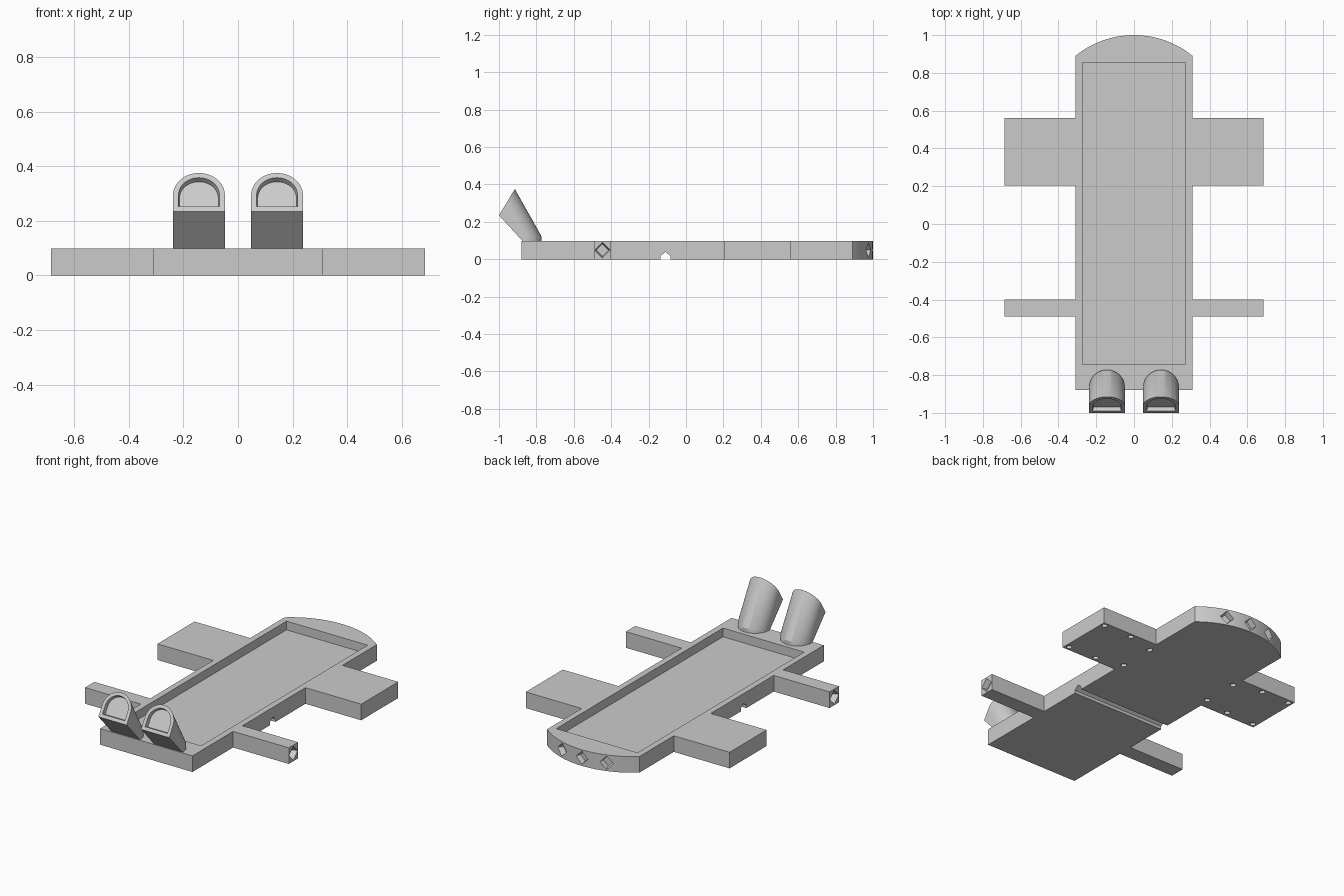
import bpy, bmesh
from math import sin, cos, pi, asin
from mathutils import Vector, Matrix

cube = bpy.data.objects.get("Cube")
if cube:
    bpy.data.objects.remove(cube)

grey = bpy.data.materials.new("plain_grey")
grey.use_nodes = True
grey.diffuse_color = (0.6, 0.6, 0.6, 1)
grey.node_tree.nodes["Principled BSDF"].inputs["Base Color"].default_value = (0.6, 0.6, 0.6, 1)

THICK = 0.098
HALF_W, SPAN = 0.31, 0.685


def make_object(name, bm):
    bmesh.ops.recalc_face_normals(bm, faces=bm.faces)
    mesh = bpy.data.meshes.new(name)
    bm.to_mesh(mesh)
    bm.free()
    mesh.materials.append(grey)
    obj = bpy.data.objects.new(name, mesh)
    bpy.context.collection.objects.link(obj)
    return obj


def activate(obj):
    bpy.ops.object.select_all(action='DESELECT')
    obj.select_set(True)
    bpy.context.view_layer.objects.active = obj


def prism(bm, points, offset):
    """Extrude a closed outline along an offset."""
    face = bm.faces.new([bm.verts.new(p) for p in points])
    ext = bmesh.ops.extrude_face_region(bm, geom=[face])
    verts = [v for v in ext["geom"] if isinstance(v, bmesh.types.BMVert)]
    bmesh.ops.translate(bm, verts=verts, vec=offset)


def diamond_hole(bm, point, inward, radius, depth):
    """Tapered four-sided socket, starting just outside the surface."""
    inward = Vector(inward)
    centre = Vector(point) + inward * (depth / 2 - 0.002)
    matrix = Matrix.Translation(centre) @ inward.to_track_quat('Z', 'Y').to_matrix().to_4x4()
    bmesh.ops.create_cone(bm, cap_ends=True, segments=4, radius1=radius,
                          radius2=radius * 0.75, depth=depth, matrix=matrix)


# Slab: cross-shaped outline with a rounded back
side = [(HALF_W, -0.88)]
for y0, y1 in ((-0.49, -0.40), (0.205, 0.56)):
    side += [(HALF_W, y0), (SPAN, y0), (SPAN, y1), (HALF_W, y1)]
ARC_R = 0.492
ARC_Y = 1 - ARC_R
limit = asin(HALF_W / ARC_R)
arc = [(ARC_R * sin(limit * k / 16), ARC_Y + ARC_R * cos(limit * k / 16))
       for k in range(16, -17, -1)]
outline = side + arc + [(-x, y) for x, y in reversed(side)]
bm = bmesh.new()
prism(bm, [(x, y, 0) for x, y in outline], (0, 0, THICK))
slab = make_object("slab_body", bm)

# Cutters: top tray, underside groove, sockets
bm = bmesh.new()
tray = [(-0.273, -0.745), (0.273, -0.745), (0.273, 0.855), (-0.273, 0.855)]
prism(bm, [(x, y, 0.045) for x, y in tray], (0, 0, 0.1))

groove = [(-0.027, -0.01), (0.027, -0.01), (0.027, 0.018), (0, 0.039), (-0.027, 0.018)]
prism(bm, [(-0.4, y - 0.11, z) for y, z in groove], (0.8, 0, 0))

mid = THICK / 2
for s in (-1, 1):
    diamond_hole(bm, (s * SPAN, -0.447, mid), (-s, 0, 0), 0.043, 0.035)
    for x, low, high in ((0.66, 0.23, 0.535), (0.473, 0.235, 0.535), (0.30, 0.27, 0.49)):
        for y in (low, high):
            diamond_hole(bm, (s * x, y, 0), (0, 0, 1), 0.02, 0.025)
for a in (-0.31, 0, 0.31):
    out = Vector((sin(a), cos(a), 0))
    diamond_hole(bm, Vector((0, ARC_Y, mid)) + out * ARC_R, -out, 0.041, 0.035)
cutter = make_object("socket_cutter", bm)
cutter.hide_render = True

cut = slab.modifiers.new("cut", 'BOOLEAN')
cut.operation = 'DIFFERENCE'
cut.solver = 'EXACT'
cut.object = cutter
activate(slab)
bpy.ops.object.modifier_apply(modifier=cut.name)
bpy.data.objects.remove(cutter)
bpy.ops.object.shade_smooth_by_angle(angle=0.4)


# Leaning eye pods: hull between a half-disc foot and an arched face
def eye_pod(name, cx):
    bm = bmesh.new()
    r = 0.095
    up = Vector((0, 0.085, 0.14)).normalized()
    corner = Vector((cx, -1.0, 0.235))
    half = [(r * cos(pi * k / 32), r * sin(pi * k / 32)) for k in range(33)]
    for u, v in [(r, 0), (-r, 0)] + [(u, v + 0.069) for u, v in half]:
        bm.verts.new(corner + Vector((u, 0, 0)) + up * v)
    for z in (0.09, 0.122):
        for u, v in half:
            bm.verts.new((cx + u, -0.867 + v, z))
    hull = bmesh.ops.convex_hull(bm, input=bm.verts)
    loose = set(hull["geom_interior"] + hull["geom_unused"])
    bmesh.ops.delete(bm, geom=[v for v in loose if isinstance(v, bmesh.types.BMVert)],
                     context='VERTS')
    bmesh.ops.recalc_face_normals(bm, faces=bm.faces)
    bm.normal_update()

    # Recessed arched lens
    front = Vector((0, -up.z, up.y))
    flat = [f for f in bm.faces if f.normal.dot(front) > 0.9995]
    lens = bmesh.ops.dissolve_faces(bm, faces=flat)["region"]
    bmesh.ops.inset_region(bm, faces=lens, thickness=0.02, use_even_offset=True)
    bmesh.ops.inset_region(bm, faces=lens, thickness=0.004, depth=-0.022,
                           use_even_offset=True)
    activate(make_object(name, bm))
    bpy.ops.object.shade_smooth_by_angle(angle=0.5)


eye_pod("left_eye_pod", 0.143)
eye_pod("right_eye_pod", -0.143)
